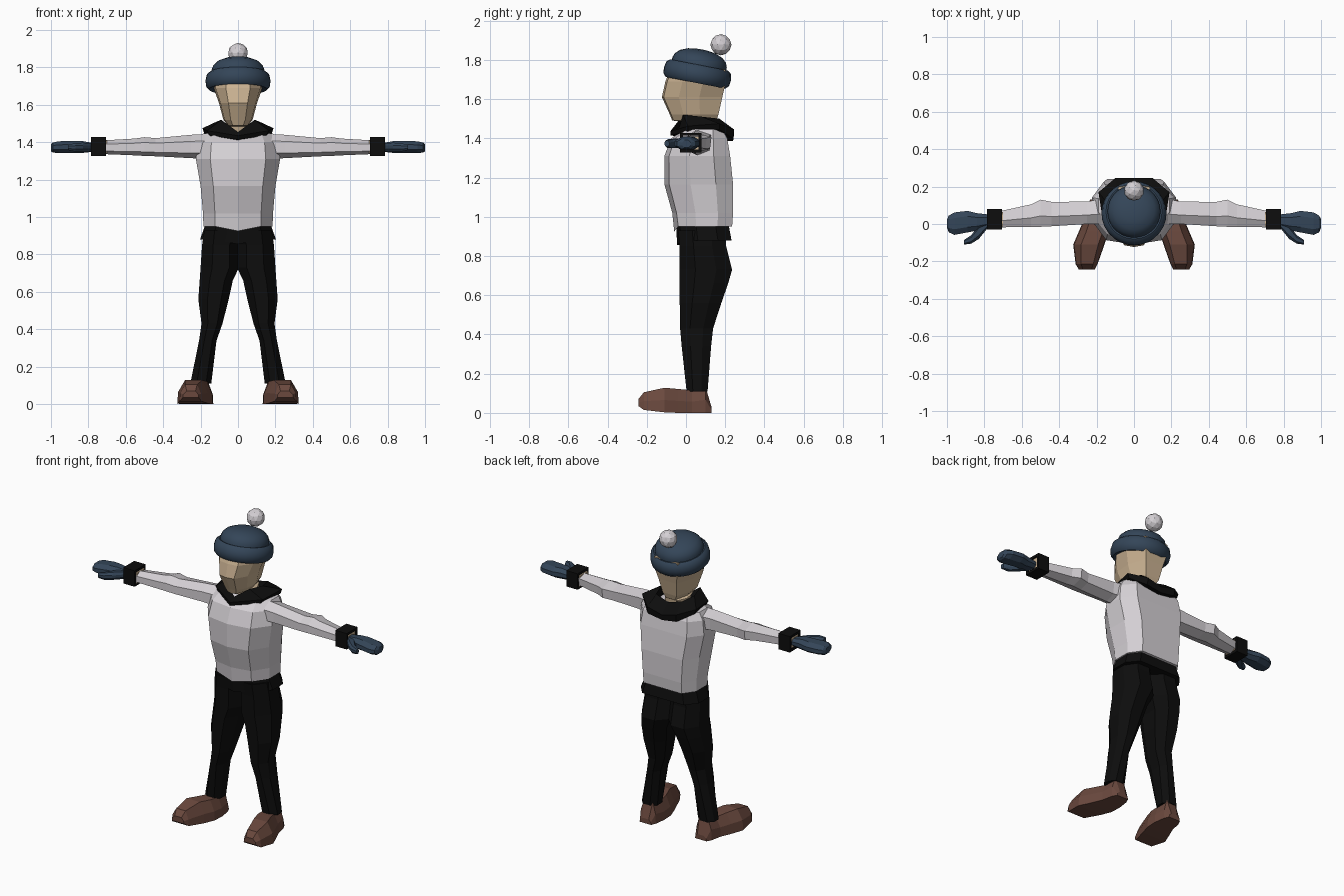
import bpy, bmesh, math


def material(name, rgb):
    m = bpy.data.materials.new(name)
    m.diffuse_color = (*rgb, 1)
    return m


PALE = material("pale_grey", (0.66, 0.63, 0.66))
SKIN = material("skin", (0.60, 0.45, 0.29))
BLUE = material("navy_blue", (0.034, 0.060, 0.098))
BROWN = material("brown_leather", (0.145, 0.066, 0.048))
BLACK = material("black_cloth", (0.004, 0.004, 0.004))


def finish(name, bm, mat, mirror=False):
    bmesh.ops.recalc_face_normals(bm, faces=bm.faces)
    me = bpy.data.meshes.new(name)
    bm.to_mesh(me)
    bm.free()
    me.materials.append(mat)
    ob = bpy.data.objects.new(name, me)
    bpy.context.collection.objects.link(ob)
    if mirror:
        ob.modifiers.new("mirror", "MIRROR").use_mirror_merge = False
    return ob


def loft(name, rings, mat, mirror=False, caps=True):
    """Skin a list of closed rings of 3D points."""
    bm = bmesh.new()
    rows = [[bm.verts.new(p) for p in ring] for ring in rings]
    n = len(rows[0])
    for a, b in zip(rows, rows[1:]):
        for i in range(n):
            j = (i + 1) % n
            bm.faces.new((a[i], a[j], b[j], b[i]))
    if caps:
        bm.faces.new(rows[0])
        bm.faces.new(rows[-1])
    return finish(name, bm, mat, mirror)


def both(half):
    """Complete a half ring that runs front centre to back centre."""
    return half + [(-x, *rest) for x, *rest in half[-2:0:-1]]


def body_rings(section, rows):
    """Symmetric horizontal rings: z, half width, front y, back y."""
    return [both([(hw * u, yf + (yb - yf) * v, z) for u, v in section])
            for z, hw, yf, yb in rows]


def box_ring(section, a0, a1, b0, b1):
    return [(a0 + (a1 - a0) * u, b0 + (b1 - b0) * v) for u, v in section]


def along_x(section, rows):
    """Rings across x: x, front y, back y, bottom z, top z."""
    return [[(x, a, b) for a, b in box_ring(section, *r)] for x, *r in rows]


# Jumper
TORSO = [(0, 0), (.66, .07), (1, .38), (1, .75), (.72, 1), (0, 1)]
torso = body_rings(TORSO, [
    (.95, .185, -.06, .235), (1.02, .187, -.07, .24), (1.165, .20, -.11, .24),
    (1.31, .225, -.11, .225), (1.40, .215, -.075, .21), (1.445, .19, -.01, .185),
    (1.46, .09, .03, .15)])
torso[0][0] = (0, -.06, .925)
loft("jumper_body", torso, PALE)

ARM = [(0, .22), (0, .72), (.4, 1), (1, .8), (.95, .2), (.45, 0)]
loft("jumper_sleeve", along_x(ARM, [
    (.15, 0, .14, 1.31, 1.445), (.25, 0, .12, 1.315, 1.44),
    (.44, -.012, .118, 1.325, 1.422), (.50, -.015, .13, 1.327, 1.427),
    (.55, -.015, .105, 1.33, 1.42), (.72, -.018, .068, 1.337, 1.41)]), PALE, True)

# Cuffs, wrists and mittens
BOX = [(0, 0), (0, 1), (1, 1), (1, 0)]
cuff = (-.03, .08, 1.327, 1.428)
inner = (-.015, .065, 1.342, 1.413)
loft("cuff", along_x(BOX, [(.705, *inner), (.705, *cuff), (.785, *cuff),
                           (.785, *inner), (.73, *inner)]), BLACK, True, caps=False)
loft("wrist", along_x(BOX, [(.70, -.014, .064, 1.343, 1.41),
                            (.778, -.014, .064, 1.343, 1.41)]), SKIN, True)
MITT = [(0, .3), (0, .7), (.25, 1), (.75, 1), (1, .7), (1, .3), (.75, 0), (.25, 0)]
loft("mitten", along_x(MITT, [
    (.77, -.015, .05, 1.35, 1.395), (.84, -.035, .058, 1.342, 1.408),
    (.89, -.045, .07, 1.342, 1.408), (.96, -.058, .062, 1.342, 1.405),
    (.99, -.045, .045, 1.345, 1.398), (1.0, -.02, .025, 1.352, 1.39)]), BLUE, True)
loft("mitten_thumb", along_x(MITT, [
    (.785, -.025, .02, 1.35, 1.395), (.83, -.08, -.005, 1.35, 1.398),
    (.87, -.105, -.06, 1.35, 1.395), (.908, -.11, -.085, 1.358, 1.388)]), BLUE, True)

# Collar: flared ring with a raised neck edge
loft("collar", [both(r) for r in (
    [(0, .01, 1.41), (.07, .02, 1.44), (.10, .09, 1.44), (.07, .14, 1.43), (0, .15, 1.40)],
    [(0, -.035, 1.455), (.09, -.015, 1.52), (.115, .08, 1.51), (.09, .17, 1.50), (0, .18, 1.475)],
    [(0, -.08, 1.435), (.165, .01, 1.462), (.19, .17, 1.475), (.10, .245, 1.445), (0, .245, 1.42)],
    [(0, -.08, 1.415), (.15, .01, 1.435), (.18, .17, 1.445), (.10, .24, 1.40), (0, .24, 1.385)],
    [(0, .01, 1.40), (.07, .02, 1.42), (.10, .09, 1.42), (.07, .14, 1.40), (0, .15, 1.39)])],
    BLACK, caps=False)

# Head and neck
HEAD = [(0, 0), (.5, .03), (.92, .28), (1, .62), (.62, 1), (0, 1)]
loft("head", body_rings(HEAD, [
    (1.40, .065, .02, .14), (1.485, .07, .0, .15), (1.49, .055, -.07, .155),
    (1.52, .078, -.082, .165), (1.61, .102, -.123, .185),
    (1.69, .13, -.105, .205), (1.75, .133, -.08, .20)]), SKIN)

# Knitted hat: turned profile, tilted down at the back
profile = [(.125, -.035), (.155, -.046), (.17, -.03), (.174, 0), (.167, .033),
           (.15, .047), (.142, .045), (.141, .06), (.133, .082), (.11, .104),
           (.07, .12), (.03, .126), (.003, .127)]
SIDES = 28
hat = loft("hat", [[(r * math.cos(k * math.tau / SIDES),
                     r * math.sin(k * math.tau / SIDES), h) for k in range(SIDES)]
                   for r, h in profile], BLUE)
hat.location = (0, .058, 1.728)
hat.rotation_euler.x = math.radians(-11)
bpy.context.view_layer.objects.active = hat
hat.select_set(True)
bpy.ops.object.shade_smooth_by_angle(angle=math.radians(40))

bm = bmesh.new()
bmesh.ops.create_icosphere(bm, subdivisions=2, radius=.054)
finish("pompom", bm, PALE).location = (0, .178, 1.877)

# Trousers and flared hem
hem = body_rings(TORSO, [(.96, .17, -.05, .215), (.945, .18, -.05, .22),
                         (.88, .203, -.045, .232), (.88, .17, -.03, .19)])
for ring in hem[2:]:
    ring[0] = (0, ring[0][1], .855)
loft("hem", hem, BLACK)
LEG = [(0, .3), (0, .75), (.3, 1), (.75, 1), (1, .7), (1, .3), (.7, 0), (.25, 0)]
loft("trouser_leg", [[(x, y, z) for x, y in box_ring(LEG, *r)] for z, *r in [
    (.93, -.005, .18, -.04, .20), (.85, -.005, .192, -.033, .205),
    (.73, -.005, .20, -.032, .235), (.66, .028, .205, -.032, .215),
    (.56, .05, .212, -.032, .18), (.43, .083, .195, -.03, .138),
    (.34, .115, .208, -.022, .128), (.11, .143, .255, .003, .11)]], BLACK, True)

# Shoes
SHOE = [(0, 0), (.02, .45), (.2, 1), (.75, 1), (.97, .5), (1, 0)]
loft("shoe", [[(x, y, z) for x, z in box_ring(SHOE, *r)] for y, *r in [
    (.13, .155, .235, 0, .03), (.10, .142, .25, 0, .132), (.03, .132, .265, 0, .115),
    (-.04, .135, .295, 0, .122), (-.11, .158, .325, .003, .128),
    (-.215, .195, .312, .015, .105), (-.243, .21, .295, .035, .07)]], BROWN, True)
